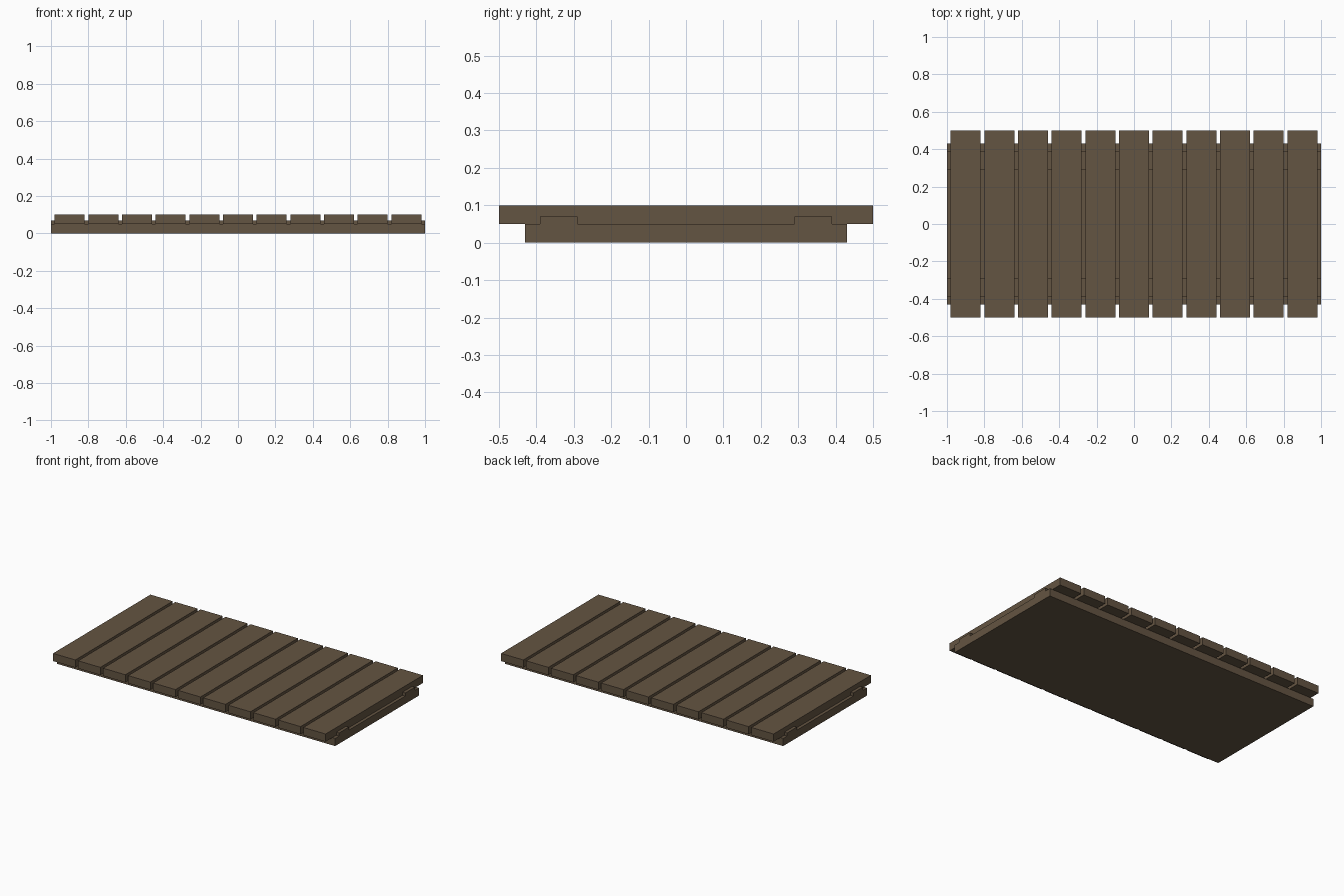
import bpy
import bmesh
from mathutils import Matrix, Vector

if "Cube" in bpy.data.objects:
    bpy.data.objects.remove(bpy.data.objects["Cube"])

# single brown wood colour
wood = bpy.data.materials.new("brown wood")
wood.diffuse_color = (0.127, 0.089, 0.054, 1)
wood.use_nodes = True
wood.node_tree.nodes["Principled BSDF"].inputs["Base Color"].default_value = wood.diffuse_color


def box(name, lo, hi):
    """Axis-aligned box between two corners."""
    lo, hi = Vector(lo), Vector(hi)
    mesh = bpy.data.meshes.new(name)
    bm = bmesh.new()
    matrix = Matrix.Translation((lo + hi) / 2) @ Matrix.Diagonal((*(hi - lo), 1))
    bmesh.ops.create_cube(bm, size=1, matrix=matrix)
    bm.to_mesh(mesh)
    bm.free()
    mesh.materials.append(wood)
    obj = bpy.data.objects.new(name, mesh)
    bpy.context.collection.objects.link(obj)
    return obj


# solid base slab
box("base_slab", (-1, -0.43, 0), (1, 0.43, 0.05))

# two long rails lying on the slab, let into the planks
box("front_rail", (-1, -0.39, 0.05), (1, -0.29, 0.07))
box("back_rail", (-1, 0.29, 0.05), (1, 0.39, 0.07))

# eleven cross planks overhanging the slab
for i in range(11):
    x = (i - 5) * 0.18
    box(f"plank_{i + 1}", (x - 0.08, -0.5, 0.05), (x + 0.08, 0.5, 0.10))
